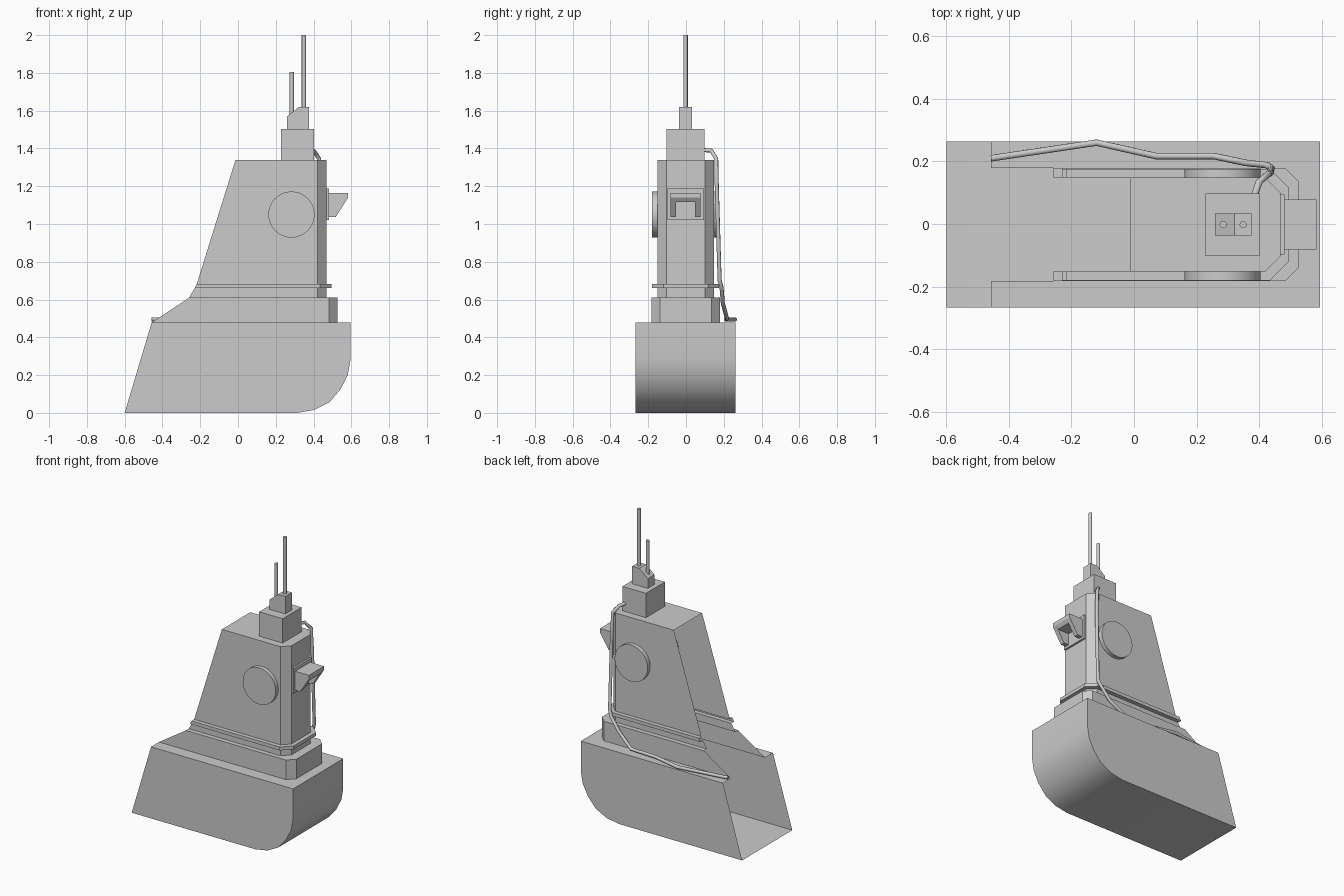
import bpy, bmesh, math

if "Cube" in bpy.data.objects:
    bpy.data.objects.remove(bpy.data.objects["Cube"])

YC = -0.002  # symmetry plane of the hull


def finish(name, bm, smooth=False):
    bmesh.ops.remove_doubles(bm, verts=bm.verts, dist=1e-5)
    bmesh.ops.dissolve_degenerate(bm, edges=bm.edges, dist=1e-5)
    bmesh.ops.recalc_face_normals(bm, faces=bm.faces)
    me = bpy.data.meshes.new(name)
    bm.to_mesh(me)
    bm.free()
    ob = bpy.data.objects.new(name, me)
    bpy.context.collection.objects.link(ob)
    if smooth:
        bpy.ops.object.select_all(action='DESELECT')
        bpy.context.view_layer.objects.active = ob
        ob.select_set(True)
        bpy.ops.object.shade_smooth_by_angle(angle=math.radians(35))
    return ob


def prism(name, profile, y0, y1):
    """Closed solid from an x-z profile extruded along y."""
    bm = bmesh.new()
    a = [bm.verts.new((x, y0, z)) for x, z in profile]
    b = [bm.verts.new((x, y1, z)) for x, z in profile]
    bm.faces.new(a)
    bm.faces.new(b)
    for i in range(len(a)):
        j = (i + 1) % len(a)
        bm.faces.new((a[i], a[j], b[j], b[i]))
    return finish(name, bm)


def box(name, x0, x1, y0, y1, z0, z1):
    return prism(name, [(x0, z0), (x1, z0), (x1, z1), (x0, z1)], y0, y1)


def cylinder(name, r, depth, loc, segs, along_y=False):
    bm = bmesh.new()
    bmesh.ops.create_cone(bm, cap_ends=True, segments=segs, radius1=r, radius2=r, depth=depth)
    ob = finish(name, bm, True)
    ob.location = loc
    if along_y:
        ob.rotation_euler.x = math.pi / 2
    return ob


# Lower hull: floor, rounded nose and side walls, open on the left and top
H = 0.265
prof = [(-0.6, 0), (0.315, 0), (0.405, 0.016), (0.485, 0.057), (0.543, 0.125),
        (0.581, 0.2), (0.595, 0.28), (0.595, 0.479), (-0.457, 0.479)]
bm = bmesh.new()
a = [bm.verts.new((x, YC - H, z)) for x, z in prof]
b = [bm.verts.new((x, YC + H, z)) for x, z in prof]
bm.faces.new(a)
bm.faces.new(b)
for i in range(7):
    bm.faces.new((a[i], a[i + 1], b[i + 1], b[i]))
finish("lower_hull", bm, True)

# Tower shell: stacked U-shaped outlines, open on the left
# each ring: z, left x, right x, half width, corner chamfer
rings = [
    (0.479, -0.457, 0.595, H, 0.0),
    (0.479, -0.457, 0.528, 0.181, 0.045),
    (0.61, -0.258, 0.528, 0.181, 0.045),
    (0.61, -0.258, 0.468, 0.15, 0.048),
    (0.66, -0.23, 0.468, 0.15, 0.048),
    (0.66, -0.23, 0.495, 0.178, 0.06),
    (0.683, -0.218, 0.495, 0.178, 0.06),
    (0.683, -0.218, 0.468, 0.15, 0.048),
    (1.34, -0.013, 0.468, 0.15, 0.048),
]
bm = bmesh.new()
prev = None
for z, xl, xr, h, c in rings:
    pts = [(xl, -h), (xr - c, -h), (xr, c - h), (xr, h - c), (xr - c, h), (xl, h)]
    ring = [bm.verts.new((x, y + YC, z)) for x, y in pts]
    if prev:
        for i in range(5):
            bm.faces.new((prev[i], prev[i + 1], ring[i + 1], ring[i]))
    prev = ring
bm.faces.new(prev)
finish("tower_shell", bm)

# Round side discs
for s, n in ((-1, "front"), (1, "back")):
    cylinder("side_disc_" + n, 0.122, 0.03, (0.283, YC + s * 0.163, 1.05), 40, True)

# Head blocks and antennas
box("head_block", 0.228, 0.402, YC - 0.1, YC + 0.1, 1.34, 1.503)
prism("antenna_base", [(0.259, 1.503), (0.376, 1.503), (0.376, 1.62), (0.322, 1.62),
                       (0.259, 1.568)], YC - 0.035, YC + 0.035)
for n, x, z0, z1 in (("short", 0.285, 1.55, 1.805), ("tall", 0.349, 1.6, 2.0)):
    cylinder("antenna_" + n, 0.0115, z1 - z0, (x, YC, (z0 + z1) / 2), 12)

# Bracket on the right face: plate, hood and two wedge legs
box("bracket_plate", 0.466, 0.481, YC - 0.096, YC + 0.096, 1.022, 1.188)
prism("bracket_hood", [(0.48, 1.165), (0.583, 1.165), (0.583, 1.14), (0.567, 1.116),
                       (0.48, 1.116)], YC - 0.05, YC + 0.05)
for s, n in ((-1, "front"), (1, "back")):
    ys = sorted((YC + s * 0.05, YC + s * 0.08))
    prism("bracket_leg_" + n, [(0.48, 1.165), (0.583, 1.165), (0.583, 1.14),
                               (0.518, 1.038), (0.48, 1.038)], *ys)

# Cable running from the head block down to the hull ledge
path = [(0.385, 0.09, 1.392), (0.40, 0.135, 1.388), (0.43, 0.16, 1.345),
        (0.436, 0.163, 1.2), (0.44, 0.178, 0.70), (0.425, 0.188, 0.665), (0.36, 0.195, 0.58),
        (0.255, 0.217, 0.5), (0.07, 0.217, 0.495), (-0.12, 0.26, 0.495), (-0.457, 0.21, 0.495)]
cu = bpy.data.curves.new("cable", 'CURVE')
cu.dimensions = '3D'
cu.bevel_depth = 0.011
cu.bevel_resolution = 2
cu.use_fill_caps = True
sp = cu.splines.new('POLY')
sp.points.add(len(path) - 1)
for p, co in zip(sp.points, path):
    p.co = (*co, 1)
bpy.context.collection.objects.link(bpy.data.objects.new("cable", cu))
